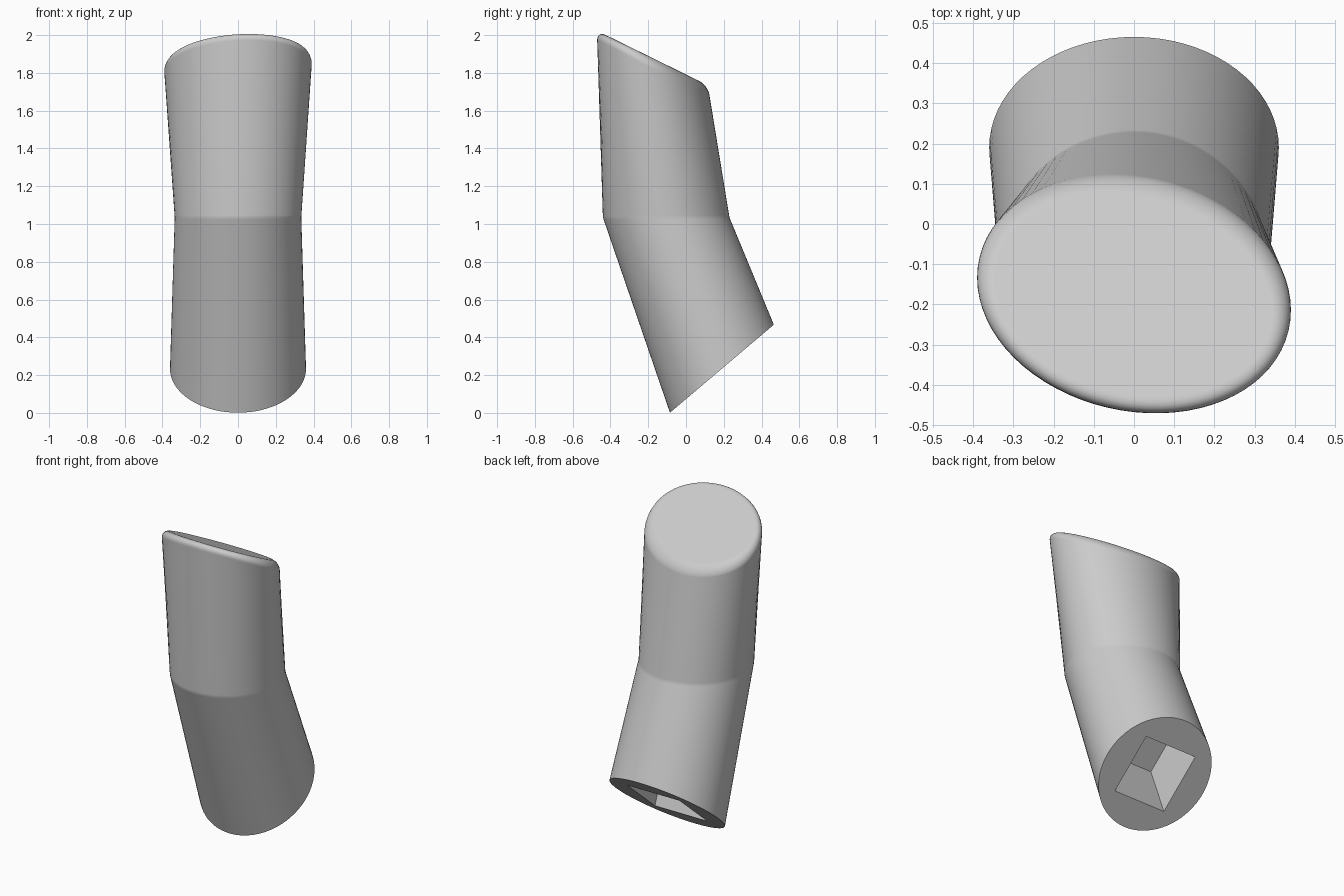
import bpy
import bmesh
import math
from mathutils import Vector

SIDES = 72

cube = bpy.data.objects.get("Cube")
if cube:
    bpy.data.objects.remove(cube, do_unlink=True)

# Plain grey material
grey = bpy.data.materials.new("plain_grey")
grey.use_nodes = True
color = (0.6, 0.6, 0.6, 1)
grey.diffuse_color = color
grey.node_tree.nodes["Principled BSDF"].inputs["Base Color"].default_value = color

bm = bmesh.new()


def ring(center, u, v):
    """Elliptical loop spanned by two half-axis vectors."""
    c, u, v = Vector(center), Vector(u), Vector(v)
    angles = [math.tau * i / SIDES for i in range(SIDES)]
    return [bm.verts.new(c + u * math.cos(a) + v * math.sin(a)) for a in angles]


def bridge(lower, upper):
    n = len(lower)
    for i in range(n):
        j = (i + 1) % n
        bm.faces.new((lower[i], lower[j], upper[j], upper[i]))


def loop_edges(loop):
    return [bm.edges.get((loop[i - 1], loop[i])) for i in range(len(loop))]


# Bent sleeve: slanted lower cut, level elbow, slanted upper cut
base = Vector((0, 0.19, 0.234))
elbow = Vector((0, -0.105, 1.035))
slope = Vector((0, 0.275, 0.233))
lower = ring(base, (0.36, 0, 0), slope)
middle = ring(elbow, (0.335, 0, 0), (0, 0.335, 0))
upper = ring((0, -0.178, 1.879), (0.394, -0.043, 0.021), (0, 0.291, -0.143))
bridge(lower, middle)
bridge(middle, upper)
bm.faces.new(upper)

# Square socket in the lower cut, running along the sleeve
across, along = Vector((0.185, 0, 0)), slope.normalized() * 0.185
depth = (elbow - base).normalized() * 0.338
corners = [base - across - along, base + across - along,
           base + across + along, base - across + along]
mouth = [bm.verts.new(p) for p in corners]
floor = [bm.verts.new(p + depth) for p in corners]
bridge(mouth, floor)
bm.faces.new(floor)

# Flat lower rim around the socket
rim_edges = loop_edges(lower) + loop_edges(mouth)
bmesh.ops.triangle_fill(bm, edges=rim_edges, use_beauty=True)

# Rounded top edge and a slightly softened elbow
bmesh.ops.bevel(bm, geom=loop_edges(upper), offset=0.05, segments=6,
                profile=0.5, affect='EDGES')
bmesh.ops.bevel(bm, geom=loop_edges(middle), offset=0.012, segments=2,
                profile=0.5, affect='EDGES')
bmesh.ops.recalc_face_normals(bm, faces=bm.faces)

mesh = bpy.data.meshes.new("bent_sleeve")
bm.to_mesh(mesh)
bm.free()
mesh.materials.append(grey)
sleeve = bpy.data.objects.new("bent_sleeve", mesh)
bpy.context.collection.objects.link(sleeve)

# Smooth sides with crisp lower rim and socket
bpy.ops.object.select_all(action='DESELECT')
sleeve.select_set(True)
bpy.context.view_layer.objects.active = sleeve
bpy.ops.object.shade_smooth_by_angle(angle=math.radians(30))
weighted = sleeve.modifiers.new("weighted_normals", 'WEIGHTED_NORMAL')
weighted.keep_sharp = True
